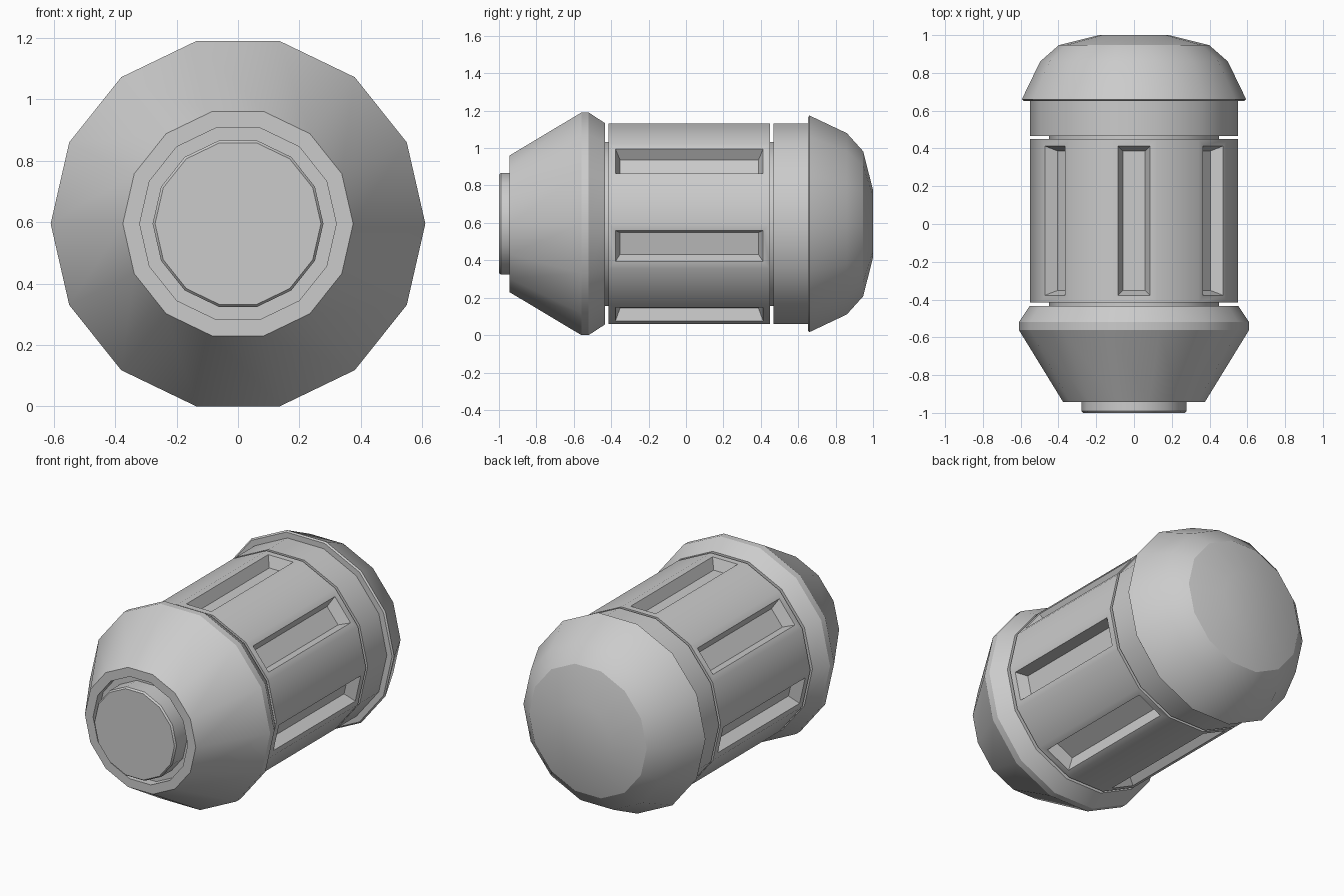
import bpy
import bmesh
import math

if "Cube" in bpy.data.objects:
    bpy.data.objects.remove(bpy.data.objects["Cube"])

SIDES = 14
AXIS_Z = 0.595


def lathe(name, profile, cap_start=False, cap_end=False, slots_at=None):
    """Revolve (y, radius) points around the long axis; optionally sink slots."""
    bm = bmesh.new()
    rings = []
    for y, r in profile:
        ring = []
        for i in range(SIDES):
            a = 2 * math.pi * i / SIDES
            ring.append(bm.verts.new((r * math.cos(a), y, AXIS_Z + r * math.sin(a))))
        rings.append(ring)
    slot_faces = []
    for k in range(len(rings) - 1):
        a, b = rings[k], rings[k + 1]
        for i in range(SIDES):
            j = (i + 1) % SIDES
            f = bm.faces.new((a[i], b[i], b[j], a[j]))
            if k == slots_at and i % 2 == 1:
                slot_faces.append(f)
    if cap_start:
        bm.faces.new(rings[0])
    if cap_end:
        bm.faces.new(rings[-1][::-1])
    bm.normal_update()
    if slot_faces:
        # flat rim first, then the sloped walls down to the floor
        bmesh.ops.inset_individual(bm, faces=slot_faces, thickness=0.053)
        bm.normal_update()
        bmesh.ops.inset_individual(bm, faces=slot_faces, thickness=0.036, depth=-0.065)
    mesh = bpy.data.meshes.new(name)
    bm.to_mesh(mesh)
    bm.free()
    obj = bpy.data.objects.new(name, mesh)
    bpy.context.collection.objects.link(obj)
    bpy.ops.object.select_all(action='DESELECT')
    obj.select_set(True)
    bpy.context.view_layer.objects.active = obj
    bpy.ops.object.shade_smooth_by_angle(angle=math.radians(26.5))
    return obj


# Front plug sitting in the nose recess
lathe("front_plug", [(-1.0, 0.27), (-0.99, 0.278), (-0.89, 0.278)], cap_start=True)

# Tapered nose with recessed front ring
lathe("nose_cone", [(-0.89, 0.27), (-0.89, 0.32), (-0.943, 0.32), (-0.943, 0.375),
                    (-0.56, 0.61), (-0.52, 0.61), (-0.433, 0.552), (-0.433, 0.45)])

# Inner core visible at the bottom of the two grooves
lathe("inner_core", [(-0.44, 0.45), (0.47, 0.45)])

# Main barrel with seven sunken slots on every other side
lathe("slotted_barrel", [(-0.415, 0.45), (-0.415, 0.55), (0.45, 0.55), (0.45, 0.45)],
      slots_at=1)

# Plain collar behind the barrel
lathe("rear_collar", [(0.467, 0.45), (0.467, 0.55), (0.655, 0.55)])

# Domed rear cap with overhanging lip
lathe("rear_cap", [(0.652, 0.54), (0.652, 0.585), (0.66, 0.594), (0.86, 0.497),
                   (0.947, 0.398), (1.0, 0.185)], cap_end=True)
